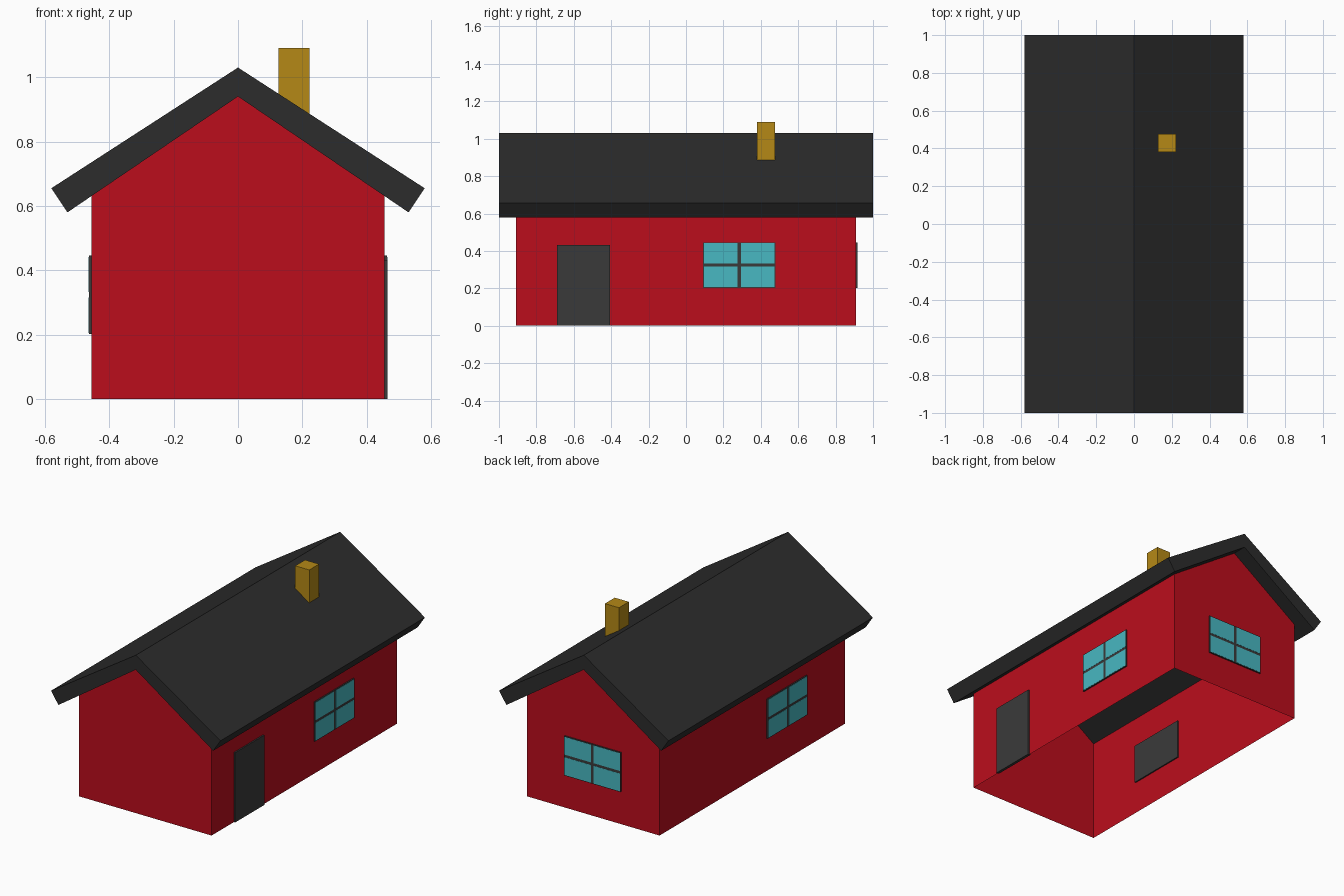
import bpy
import bmesh
from math import pi
from mathutils import Matrix, Vector

if "Cube" in bpy.data.objects:
    bpy.data.objects.remove(bpy.data.objects["Cube"])


def material(name, rgb):
    mat = bpy.data.materials.new(name)
    mat.diffuse_color = (*rgb, 1)
    mat.use_nodes = True
    mat.node_tree.nodes["Principled BSDF"].inputs["Base Color"].default_value = mat.diffuse_color
    return mat


RED = material("red_paint", (0.50, 0.004, 0.012))
DARK = material("roof_dark", (0.025, 0.025, 0.025))
FRAME = material("frame_grey", (0.042, 0.042, 0.042))
GLASS = material("glass", (0.065, 0.48, 0.54))
GOLD = material("chimney_gold", (0.46, 0.25, 0.008))


def finish(name, bm, mat):
    mesh = bpy.data.meshes.new(name)
    bm.to_mesh(mesh)
    bm.free()
    obj = bpy.data.objects.new(name, mesh)
    bpy.context.collection.objects.link(obj)
    mesh.materials.append(mat)
    return obj


def box(name, lo, hi, mat, matrix=Matrix()):
    lo, hi = Vector(lo), Vector(hi)
    bm = bmesh.new()
    bmesh.ops.create_cube(bm, size=1)
    for v in bm.verts:
        v.co = matrix @ ((lo + hi) / 2 + v.co * (hi - lo))
    return finish(name, bm, mat)


def extruded(name, profile, half_length, mat, open_edges=()):
    """Extrude an xz profile along y, leaving the listed sides open."""
    bm = bmesh.new()
    front = [bm.verts.new((x, -half_length, z)) for x, z in profile]
    back = [bm.verts.new((x, half_length, z)) for x, z in profile]
    n = len(profile)
    bm.faces.new(front)
    bm.faces.new(back[::-1])
    for i in range(n):
        if i not in open_edges:
            j = (i + 1) % n
            bm.faces.new((front[j], front[i], back[i], back[j]))
    bmesh.ops.recalc_face_normals(bm, faces=bm.faces)
    return finish(name, bm, mat)


# Thin walls, open at the floor and under the roof
extruded("walls", [(-0.455, 0), (0.455, 0), (0.455, 0.631), (0, 0.94), (-0.455, 0.631)],
         0.908, RED, open_edges=(0, 2, 3))

# Gabled roof slab
extruded("roof", [(0, 1.03), (-0.58, 0.655), (-0.53, 0.58), (0, 0.94), (0.53, 0.58), (0.58, 0.655)],
         1.0, DARK)

# Chimney, foot buried in the roof slab
box("chimney", (0.126, 0.38, 0.862), (0.222, 0.476, 1.09), GOLD)

# Door
box("door", (0.447, -0.69, 0), (0.464, -0.405, 0.432), FRAME)


# Windows: local x along the wall, local y outwards, four panes in a frame
def window(name, location, angle):
    m = Matrix.Translation(location) @ Matrix.Rotation(angle, 4, 'Z')
    w, h = 0.193, 0.122
    box(name + "_frame", (-w, -0.008, -h), (w, 0.008, h), FRAME, m)
    for i, sx in enumerate((-1, 1)):
        for j, sz in enumerate((-1, 1)):
            xs = sorted((sx * 0.010, sx * (w - 0.004)))
            zs = sorted((sz * 0.008, sz * (h - 0.004)))
            box(f"{name}_pane_{i}{j}", (xs[0], 0.004, zs[0]), (xs[1], 0.009, zs[1]), GLASS, m)


window("right_window", (0.455, 0.285, 0.324), -pi / 2)
window("left_window", (-0.455, -0.333, 0.324), pi / 2)
window("back_window", (0, 0.908, 0.324), 0)
